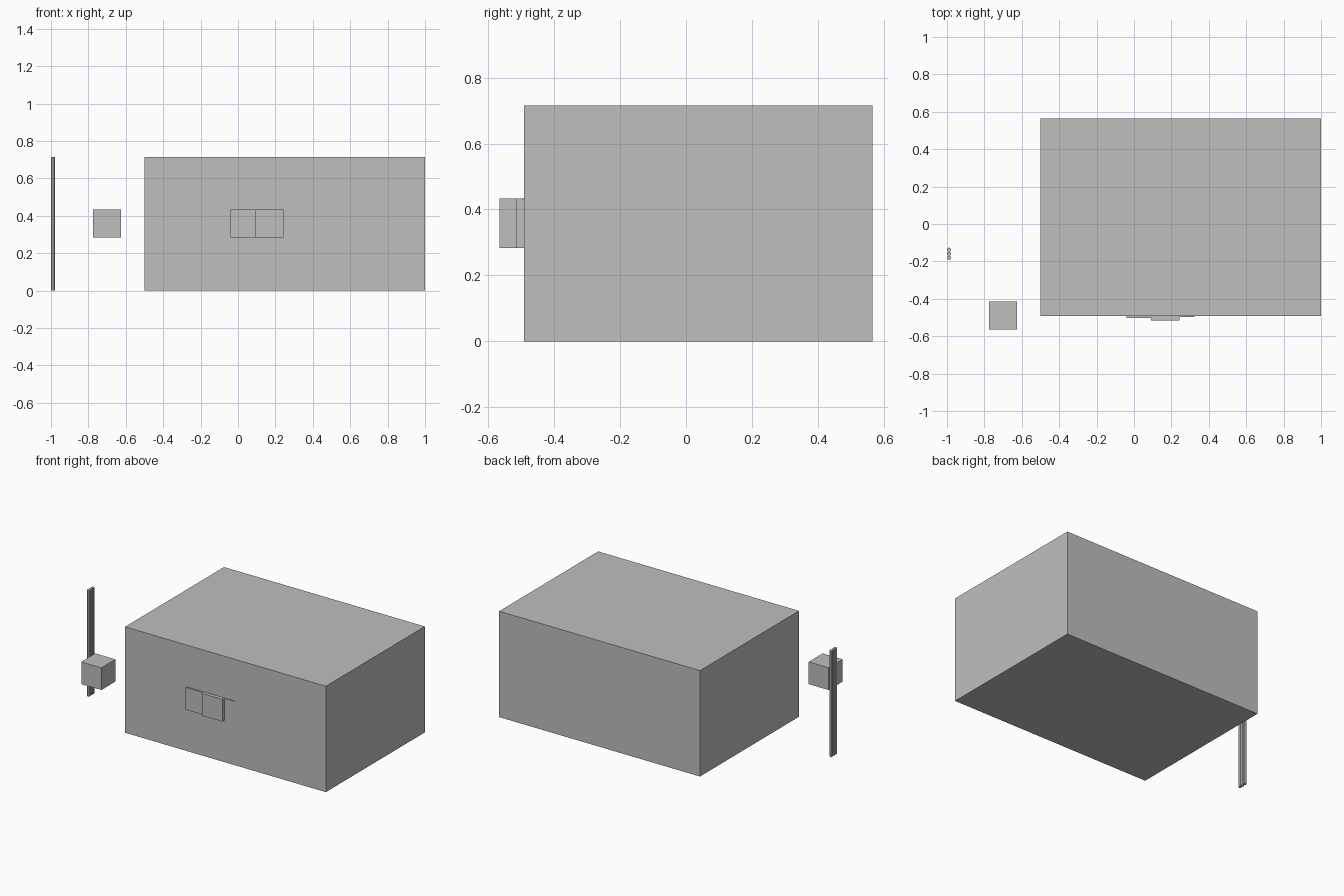
import bpy

default = bpy.data.objects.get("Cube")
if default:
    bpy.data.objects.remove(default, do_unlink=True)

# One plain grey for everything
grey = bpy.data.materials.new("plain_grey")
grey.use_nodes = True
colour = (0.52, 0.52, 0.52, 1)
grey.diffuse_color = colour
grey.node_tree.nodes["Principled BSDF"].inputs["Base Color"].default_value = colour


def finish(name):
    obj = bpy.context.object
    obj.name = name
    obj.data.materials.clear()
    obj.data.materials.append(grey)
    return obj


def box(name, low, high):
    """Box between two opposite corners."""
    centre = [(a + b) / 2 for a, b in zip(low, high)]
    bpy.ops.mesh.primitive_cube_add(size=1, location=centre)
    obj = finish(name)
    obj.scale = [b - a for a, b in zip(low, high)]
    bpy.ops.object.transform_apply(location=False, rotation=False, scale=True)
    return obj


HEIGHT = 0.715
WALL = -0.491            # front face of the main block
LOW, HIGH = 0.283, 0.433  # height range shared by the small parts

# Main block and the small cube beside it
box("main_block", (-0.5, WALL, 0), (1, 0.565, HEIGHT))
box("small_cube", (-0.775, -0.565, LOW), (-0.625, -0.415, HIGH))

# Stepped panels on the front, with a thin rail along their top edge
box("rear_panel", (-0.04, -0.502, LOW), (0.09, WALL, HIGH))
box("front_panel", (0.09, -0.515, LOW), (0.243, WALL, HIGH))
box("panel_rail", (-0.04, -0.496, HIGH - 0.002), (0.323, WALL, HIGH))

# Row of three touching upright rods
RADIUS = 0.011
for i in range(3):
    bpy.ops.mesh.primitive_cylinder_add(
        vertices=8, radius=RADIUS, depth=HEIGHT,
        location=(RADIUS - 1, -0.159 + (i - 1) * 2 * RADIUS, HEIGHT / 2))
    finish(f"upright_rod_{i + 1}")
